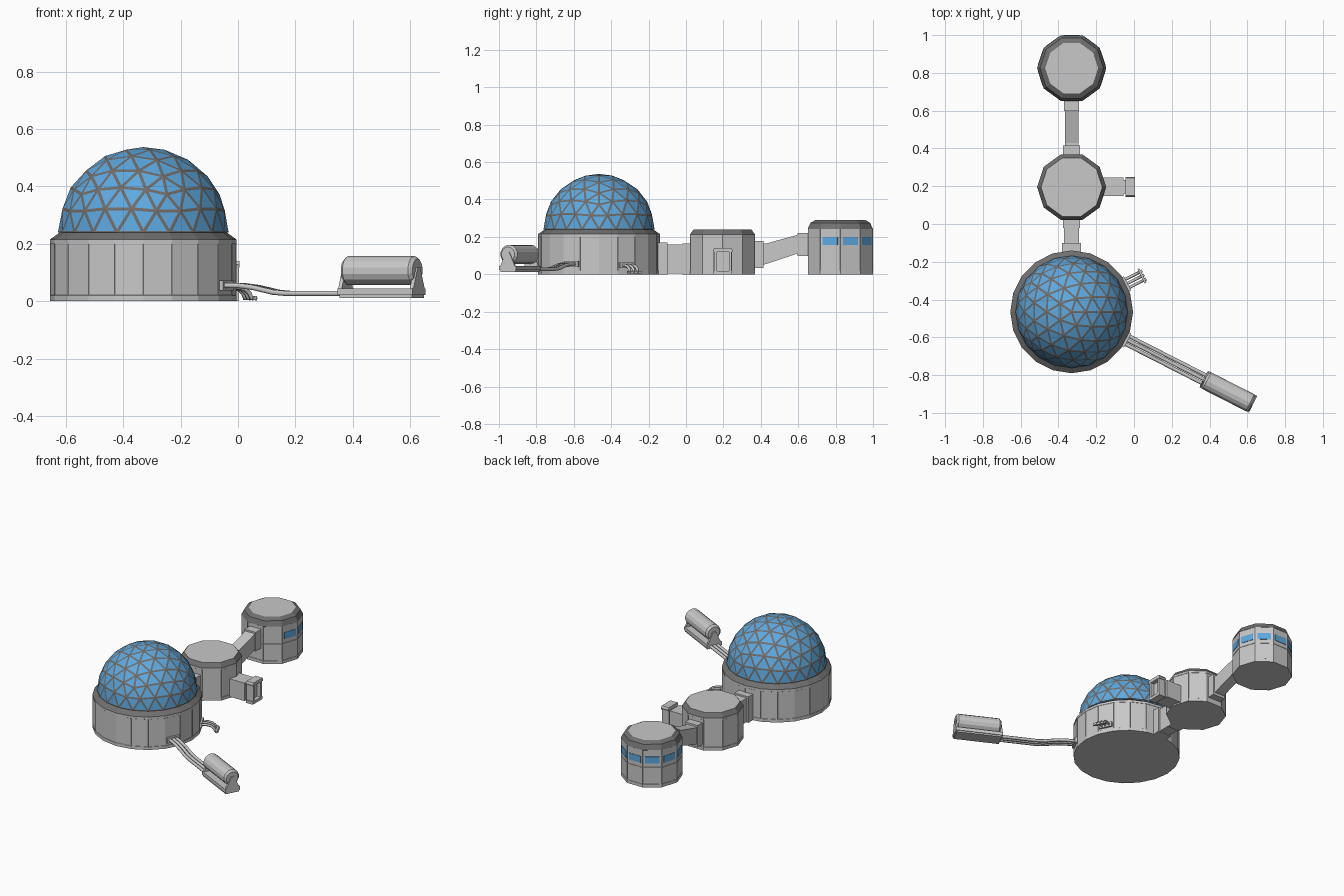
import bpy, bmesh, math
from mathutils import Matrix

if "Cube" in bpy.data.objects:
    bpy.data.objects.remove(bpy.data.objects["Cube"])


def material(name, r, g, b):
    m = bpy.data.materials.new(name)
    m.diffuse_color = (r, g, b, 1)
    m.use_nodes = True
    m.node_tree.nodes["Principled BSDF"].inputs["Base Color"].default_value = m.diffuse_color
    return m


LIGHT = material("light grey panel", 0.58, 0.58, 0.58)
DARK = material("dark grey trim", 0.16, 0.16, 0.16)
FRAME = material("brown grey frame", 0.16, 0.15, 0.14)
BLUE = material("blue glass", 0.11, 0.40, 0.76)


def finish(name, bm, mats, matrix=Matrix()):
    bmesh.ops.recalc_face_normals(bm, faces=bm.faces)
    me = bpy.data.meshes.new(name)
    bm.to_mesh(me)
    bm.free()
    for m in mats:
        me.materials.append(m)
    ob = bpy.data.objects.new(name, me)
    ob.matrix_world = matrix
    bpy.context.collection.objects.link(ob)
    return ob


def lathe(name, profile, sides, matrix, dark_from=9.0, panels=False):
    """Faceted turned solid; faces above dark_from are dark trim, tall walls may get panel seams."""
    bm = bmesh.new()
    rings = [[bm.verts.new((r * math.cos(math.tau * i / sides), r * math.sin(math.tau * i / sides), z))
              for i in range(sides)] for r, z in profile]
    walls = []
    for (a, b), (p, q) in zip(zip(rings, rings[1:]), zip(profile, profile[1:])):
        for i in range(sides):
            j = (i + 1) % sides
            f = bm.faces.new((a[i], a[j], b[j], b[i]))
            f.material_index = int((p[1] + q[1]) / 2 > dark_from)
            if q[1] - p[1] > 0.08:
                walls.append(f)
    bm.faces.new(rings[0])
    bm.faces.new(rings[-1])
    bmesh.ops.recalc_face_normals(bm, faces=bm.faces)
    if panels:
        bmesh.ops.inset_individual(bm, faces=walls, thickness=0.0015, depth=-0.0015)
    return finish(name, bm, (LIGHT, DARK), matrix)


def prism(name, outline, x0, x1, mat, matrix=Matrix()):
    """Outline of (y, z) points extruded along x."""
    bm = bmesh.new()
    a = [bm.verts.new((x0, y, z)) for y, z in outline]
    b = [bm.verts.new((x1, y, z)) for y, z in outline]
    n = len(a)
    bm.faces.new(a)
    bm.faces.new(b)
    for i in range(n):
        bm.faces.new((a[i], a[(i + 1) % n], b[(i + 1) % n], b[i]))
    return finish(name, bm, (mat,), matrix)


def box(name, x0, x1, y0, y1, z0, z1, mat, matrix=Matrix()):
    return prism(name, [(y0, z0), (y1, z0), (y1, z1), (y0, z1)], x0, x1, mat, matrix)


def pipe(name, points, radius, mat, matrix):
    cu = bpy.data.curves.new(name, 'CURVE')
    cu.dimensions = '3D'
    cu.bevel_depth = radius
    cu.bevel_resolution = 1
    cu.use_fill_caps = True
    sp = cu.splines.new('POLY')
    sp.points.add(len(points) - 1)
    for p, co in zip(sp.points, points):
        p.co = (*co, 1)
    cu.materials.append(mat)
    ob = bpy.data.objects.new(name, cu)
    ob.matrix_world = matrix
    bpy.context.collection.objects.link(ob)


X = -0.33
DOME = Matrix.Translation((X, -0.465, 0))
MID = Matrix.Translation((X, 0.195, 0))
FAR = Matrix.Translation((X, 0.825, 0))

# Large domed building: panelled drum with dark sloping rim
lathe("dome_base", [(0.325, 0), (0.325, 0.02), (0.325, 0.2),
                    (0.325, 0.215), (0.29, 0.24)], 20, DOME, 0.22, True)

# Geodesic glass dome with flush struts
bm = bmesh.new()
bmesh.ops.create_icosphere(bm, subdivisions=3, radius=0.297)
bmesh.ops.delete(bm, geom=[f for f in bm.faces if f.calc_center_median().z < 0], context='FACES')
panes = list(bm.faces)
bmesh.ops.inset_individual(bm, faces=panes, thickness=0.0055, use_even_offset=True)
pane_set = set(panes)
for f in bm.faces:
    f.material_index = 0 if f in pane_set else 1
finish("glass_dome", bm, (BLUE, FRAME), Matrix.Translation((X, -0.465, 0.24)))

# Two ten-sided modules
lathe("middle_module", [(0.183, 0), (0.183, 0.02), (0.183, 0.2),
                        (0.183, 0.213), (0.162, 0.24)], 10, MID, 0.22, True)
lathe("far_module", [(0.183, 0), (0.183, 0.02), (0.183, 0.13),
                     (0.183, 0.243), (0.168, 0.275), (0.14, 0.29)], 10, FAR, 0.25, True)

# Windows on the far module, none on the three walls facing the tunnel
for i in range(10):
    if i not in (6, 7, 8):
        turn = FAR @ Matrix.Rotation(math.radians(18 + 36 * i), 4, 'Z')
        box("window", 0.171, 0.1755, -0.042, 0.042, 0.157, 0.2, BLUE, turn)

# Level tunnel between dome and middle module
box("level_tunnel", X - 0.04, X + 0.04, -0.17, 0.04, 0.005, 0.16, LIGHT)
box("dome_collar", X - 0.05, X + 0.05, -0.18, -0.1, 0, 0.17, LIGHT)
box("level_tunnel_collar", X - 0.045, X + 0.045, -0.02, 0.03, 0, 0.165, LIGHT)

# Sloping tunnel between middle and far modules
prism("sloping_tunnel", [(0.40, 0.05), (0.43, 0.055), (0.6, 0.112), (0.63, 0.112),
                         (0.63, 0.212), (0.6, 0.212), (0.43, 0.165), (0.40, 0.165)],
      X - 0.035, X + 0.035, LIGHT)
box("lower_collar", X - 0.045, X + 0.045, 0.34, 0.415, 0.035, 0.178, LIGHT)
box("upper_collar", X - 0.04, X + 0.04, 0.597, 0.67, 0.098, 0.222, LIGHT)

# Airlock on the right of the middle module
Y = 0.197
box("airlock_tunnel", -0.22, -0.055, Y - 0.05, Y + 0.05, 0.008, 0.125, LIGHT)
box("airlock_neck", -0.06, -0.022, Y - 0.036, Y + 0.036, 0.015, 0.118, LIGHT)
for s in (-1, 1):
    y0, y1 = sorted((Y + s * 0.032, Y + s * 0.045))
    box("airlock_post", -0.045, 0.004, y0, y1, 0, 0.128, LIGHT)
prism("airlock_lintel", [(Y - 0.05, 0.118), (Y + 0.05, 0.118), (Y + 0.053, 0.128), (Y + 0.046, 0.14),
                         (Y - 0.046, 0.14), (Y - 0.053, 0.128)], -0.045, 0.006, LIGHT)
box("airlock_sill", -0.045, 0.004, Y - 0.05, Y + 0.05, 0, 0.018, LIGHT)

# Supply pipes running out to the tank
TANK = DOME @ Matrix.Rotation(math.radians(-27), 4, 'Z')
for k in (-1, 0, 1):
    y = k * 0.023
    pipe("supply_pipe", [(0.3, y, 0.056), (0.39, y, 0.054), (0.44, y, 0.048),
                         (0.52, y, 0.031), (0.57, y, 0.027), (0.80, y, 0.027)], 0.01, LIGHT, TANK)
box("pipe_flange", 0.3, 0.333, -0.042, 0.042, 0.038, 0.072, LIGHT, TANK)

# Tank skid, cradles and faceted tank
box("tank_skid", 0.785, 1.078, -0.05, 0.05, 0.022, 0.044, LIGHT, TANK)
box("skid_foot", 0.79, 1.074, -0.045, 0.045, 0.012, 0.022, LIGHT, TANK)
lathe("tank", [(0.04, 0), (0.051, 0.012), (0.051, 0.268), (0.04, 0.28)], 14,
      TANK @ Matrix.Translation((0.792, 0, 0.107)) @ Matrix.Rotation(math.pi / 2, 4, 'Y'))
for x in (0.784, 1.064):
    prism("tank_cradle", [(-0.045, 0.04), (0.045, 0.04), (0.01, 0.118), (-0.01, 0.118)],
          x, x + 0.014, LIGHT, TANK)

# Short hoses bending down to the ground
HOSE = DOME @ Matrix.Rotation(math.radians(27), 4, 'Z')
for k in (-1, 0, 1):
    y = k * 0.024
    pipe("ground_hose", [(0.3, y, 0.048), (0.36, y, 0.048), (0.385, y, 0.042), (0.403, y, 0.028),
                         (0.41, y, 0.012), (0.43, y, 0.01)], 0.008, LIGHT, HOSE)
box("hose_flange", 0.3, 0.332, -0.042, 0.042, 0.033, 0.063, LIGHT, HOSE)
box("hose_foot", 0.412, 0.424, -0.042, 0.042, 0.005, 0.018, LIGHT, HOSE)
